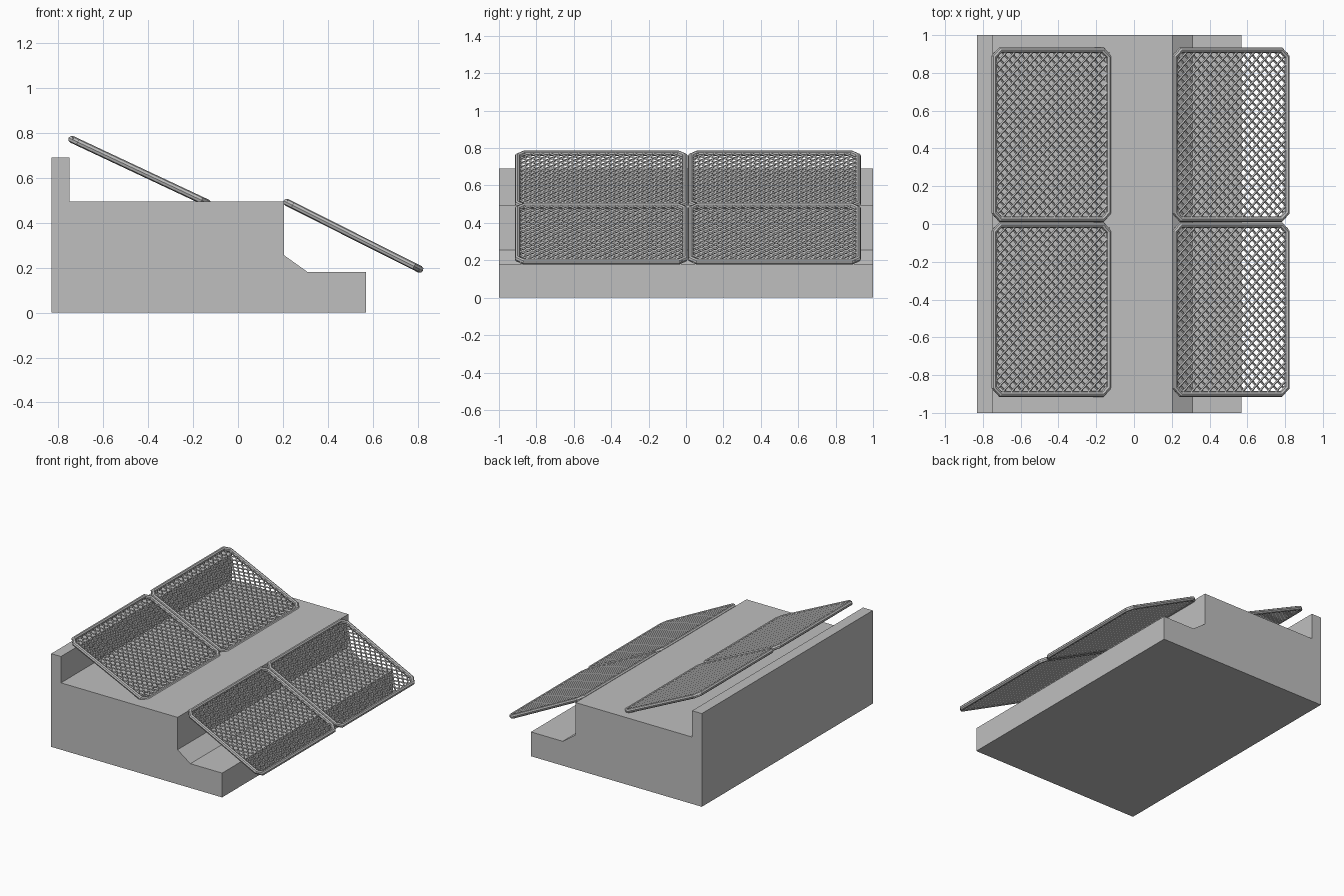
import bpy
from math import atan2, hypot
from mathutils import Matrix, Vector

cube = bpy.data.objects.get("Cube")
if cube:
    bpy.data.objects.remove(cube, do_unlink=True)


def material(name, grey):
    mat = bpy.data.materials.new(name)
    mat.use_nodes = True
    colour = (grey, grey, grey, 1)
    mat.diffuse_color = colour
    mat.node_tree.nodes["Principled BSDF"].inputs["Base Color"].default_value = colour
    return mat


GREY = material("light grey", 0.52)
TUBE = 0.016      # frame tube radius
WIRE = 0.006      # mesh wire radius
PITCH = 0.05      # distance between wires along the frame


def add_mesh(name, mesh):
    obj = bpy.data.objects.new(name, mesh)
    bpy.context.collection.objects.link(obj)
    mesh.materials.clear()
    mesh.materials.append(GREY)
    return obj


# Stepped base, an extruded profile
profile = [(-0.83, 0), (0.57, 0), (0.57, 0.18), (0.31, 0.18), (0.205, 0.255),
           (0.205, 0.495), (-0.75, 0.495), (-0.75, 0.69), (-0.83, 0.69)]
n = len(profile)
verts = [(x, y, z) for y in (-1, 1) for x, z in profile]
faces = [tuple(range(n)), tuple(reversed(range(n, 2 * n)))]
faces += [((i + 1) % n, i, i + n, (i + 1) % n + n) for i in range(n)]
mesh = bpy.data.meshes.new("stepped_base")
mesh.from_pydata(verts, [], faces)
add_mesh("stepped_base", mesh)


def tubes(name, paths, radius, resolution, cyclic):
    """Mesh made of round bars that follow the given paths."""
    curve = bpy.data.curves.new(name, "CURVE")
    curve.dimensions = "3D"
    curve.bevel_depth = radius
    curve.bevel_resolution = resolution
    curve.use_fill_caps = not cyclic
    for path in paths:
        spline = curve.splines.new("POLY")
        spline.points.add(len(path) - 1)
        for point, co in zip(spline.points, path):
            point.co = (*co, 1)
        spline.use_cyclic_u = cyclic
    helper = bpy.data.objects.new(name + "_curve", curve)
    bpy.context.collection.objects.link(helper)
    graph = bpy.context.evaluated_depsgraph_get()
    result = bpy.data.meshes.new_from_object(helper.evaluated_get(graph))
    bpy.data.objects.remove(helper, do_unlink=True)
    result.name = name
    for poly in result.polygons:
        poly.use_smooth = False
    return result


def frame_path(a, b, cut):
    """Rectangle of half size a by b with cut corners."""
    path = []
    for sx, sy in ((1, 1), (-1, 1), (-1, -1), (1, -1)):
        pair = [(sx * a, sy * (b - cut), 0), (sx * (a - cut), sy * b, 0)]
        path += pair if sx * sy > 0 else pair[::-1]
    return path


def wire_paths(a, b):
    """Two layers of diagonal wires clipped to the rectangle."""
    paths = []
    count = int((a + b) / PITCH)
    for side in (1, -1):
        for i in range(-count, count + 1):
            c = i * PITCH
            low, high = max(-a, -b - c), min(a, b - c)
            if high - low > 0.03:
                z = side * WIRE * 0.7
                paths.append([(x, side * (x + c), z) for x in (low, high)])
    return paths


# Four tilted mesh panels: two rows of two
rows = {"upper": (Vector((-0.74, 0, 0.771)), Vector((-0.135, 0, 0.487))),
        "lower": (Vector((0.216, 0, 0.491)), Vector((0.81, 0, 0.192)))}
HALF_Y = 0.447
for row, (top, bottom) in rows.items():
    run = bottom - top
    half_x = hypot(run.x, run.z) / 2
    tilt = Matrix.Rotation(atan2(-run.z, run.x), 4, "Y")
    frame = tubes("panel_frame", [frame_path(half_x, HALF_Y, 0.035)], TUBE, 2, True)
    wires = tubes("panel_mesh", wire_paths(half_x, HALF_Y), WIRE, 0, False)
    for side, sign in (("left", -1), ("right", 1)):
        centre = (top + bottom) / 2 + Vector((0, 0.01 + sign * 0.463, 0))
        for part, data in (("frame", frame), ("mesh", wires)):
            obj = add_mesh(f"{row}_{side}_panel_{part}", data)
            obj.matrix_world = Matrix.Translation(centre) @ tilt
